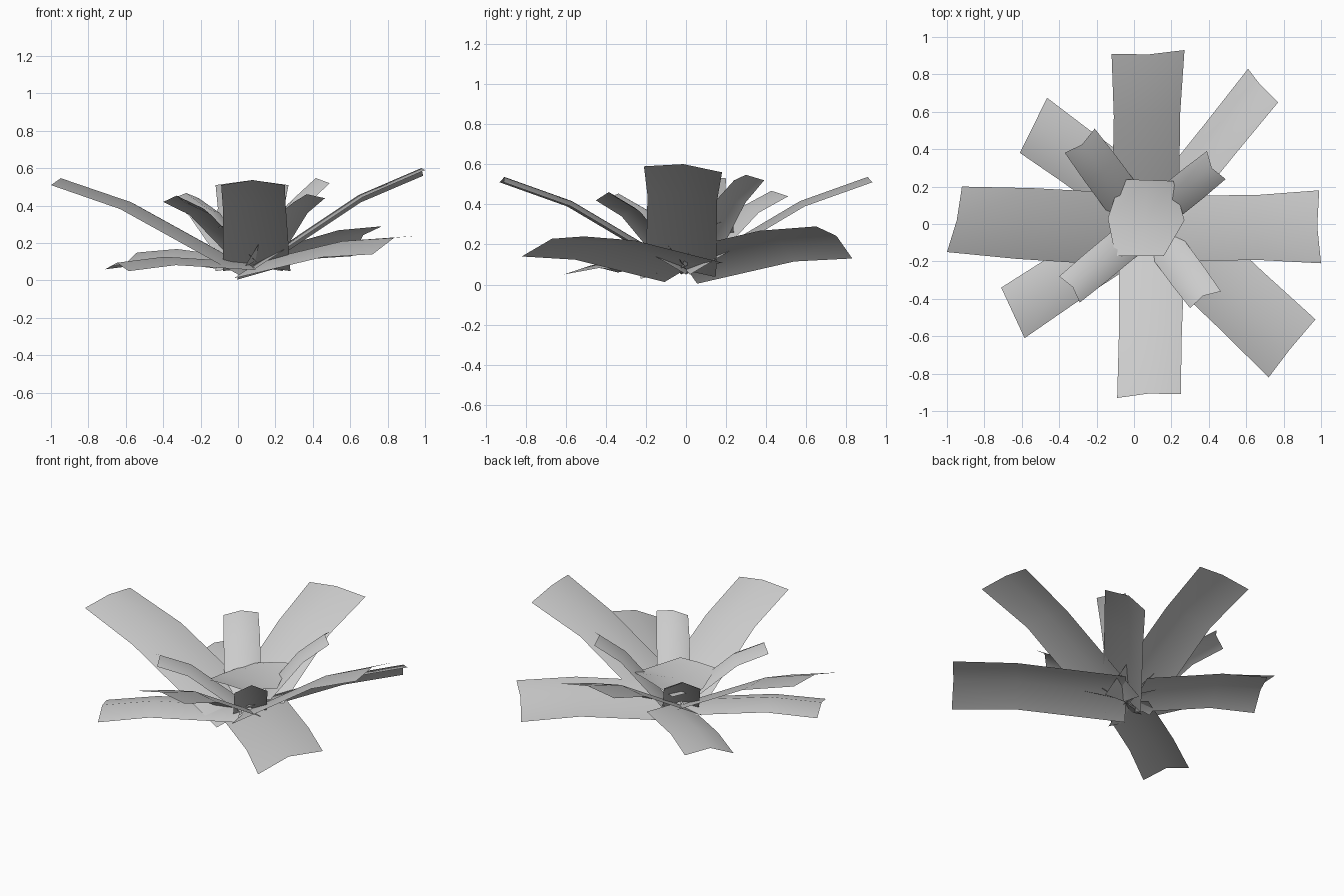
import bpy, bmesh
from mathutils import Vector

cube = bpy.data.objects.get("Cube")
if cube:
    bpy.data.objects.remove(cube, do_unlink=True)

# One plain grey for every leaf
grey = bpy.data.materials.new("light_grey")
grey.use_nodes = True
colour = (0.6, 0.6, 0.6, 1)
grey.diffuse_color = colour
grey.node_tree.nodes["Principled BSDF"].inputs["Base Color"].default_value = colour


def sheet(name, rows, fold):
    """Thin strip through (left, right) rows, raised by fold along its middle."""
    bm = bmesh.new()
    rows = [(Vector(a), Vector(b)) for a, b in rows]
    along = sum(rows[-1], Vector()) - sum(rows[0], Vector())
    across = rows[-1][1] - rows[-1][0]
    normal = along.cross(across).normalized()
    if normal.z < 0:
        normal.negate()
    grid = []
    for a, b in rows:
        ridge = (a + b) / 2 + normal * fold
        grid.append([bm.verts.new(p) for p in (a, ridge, b)])
    for low, high in zip(grid, grid[1:]):
        for i in range(2):
            face = bm.faces.new((low[i], low[i + 1], high[i + 1], high[i]))
            face.normal_update()
            if face.normal.z < 0:
                face.normal_flip()
            face.smooth = True
    mesh = bpy.data.meshes.new(name)
    bm.to_mesh(mesh)
    bm.free()
    mesh.materials.append(grey)
    obj = bpy.data.objects.new(name, mesh)
    bpy.context.collection.objects.link(obj)


def leaf(name, base, left, right, widths, bend, fold):
    """Leaf from a base point to two tip corners, bowed upward at the middle."""
    base, left, right = Vector(base), Vector(left), Vector(right)
    tip, half = (left + right) / 2, (right - left) / 2
    middle = base.lerp(tip, 0.63) + Vector((0, 0, bend))
    rows = [(c - half * w, c + half * w)
            for c, w in zip((base, middle, tip), widths)]
    sheet(name, rows, fold)


# Long rising leaves
rising = {
    "front": ((.1, -.01, .05), (-.09, -.93, .51), (.25, -.91, .51), (1.06, .99, 1)),
    "back": ((.06, .01, .05), (-.12, .91, .51), (.27, .93, .51), (.92, .91, 1)),
    "left": ((.09, -.025, .05), (.99, .18, .56), (1, -.21, .59), (.9, .89, 1)),
    "right": ((.05, -.035, .04), (-.92, .2, .53), (-1, -.15, .51), (1.1, 1.08, 1)),
}
for side, points in rising.items():
    leaf(side + "_rising_leaf", *points, .05, .03)

# Broad low leaves
low = {
    "front_left": ((.1, .04, .06), (.72, -.82, .14), (.97, -.51, .24)),
    "back_left": ((.07, -.03, .08), (.61, .83, .13), (.77, .65, .29)),
    "back_right": ((.04, .11, .08), (-.465, .675, .14), (-.61, .38, .08)),
    "front_right": ((.04, -.02, .06), (-.71, -.34, .06), (-.585, -.61, .05)),
}
for side, points in low.items():
    leaf(side + "_low_leaf", *points, (.95, .96, 1), .03, .04)

# Short steep inner leaves
inner = {
    "front_left": ((.12, -.05, .08), (.3, -.45, .42), (.465, -.36, .44)),
    "back_left": ((.11, .05, .08), (.39, .39, .52), (.49, .24, .52)),
    "back_right": ((.01, .04, .08), (-.37, .38, .43), (-.21, .51, .44)),
    "front_right": ((.04, -.03, .1), (-.4, -.28, .42), (-.29, -.42, .42)),
}
for side, points in inner.items():
    leaf(side + "_inner_leaf", *points, (1.05, 1.05, 1), .05, .04)

# Small leaf lying across the centre
sheet("centre_leaf", [
    ((-.1, -.17, .29), (.16, -.17, .29)),
    ((-.14, .03, .24), (.27, .02, .26)),
    ((-.07, .24, .25), (.21, .23, .33)),
], .005)
